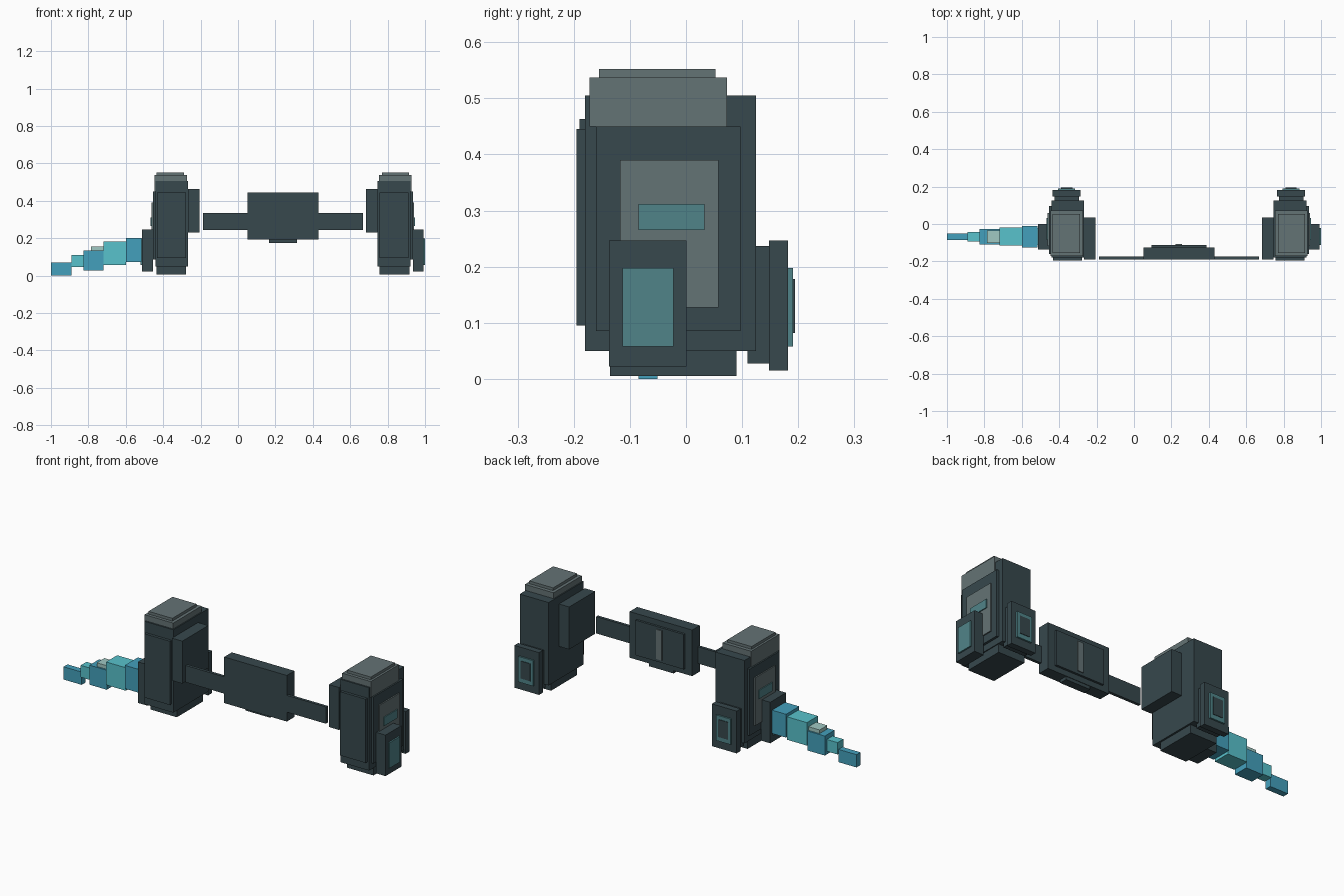
import bpy
import bmesh

cube = bpy.data.objects.get("Cube")
if cube:
    bpy.data.objects.remove(cube, do_unlink=True)


def material(name, rgb):
    m = bpy.data.materials.new(name)
    m.use_nodes = True
    linear = [(c / 255 / 12.92) if c < 10 else ((c / 255 + 0.055) / 1.055) ** 2.4 for c in rgb]
    m.diffuse_color = (*linear, 1)
    m.node_tree.nodes["Principled BSDF"].inputs["Base Color"].default_value = (*linear, 1)
    return m


slate = material("dark slate", (55, 72, 77))
grey = material("grey", (100, 115, 117))
teal = material("muted teal", (80, 132, 137))
cyan = material("light cyan", (88, 194, 204))
blue = material("blade blue", (68, 160, 188))
pale = material("pale green", (160, 200, 194))


def box(name, xs, ys, zs, mat):
    """Axis-aligned box given its extent along each axis."""
    bm = bmesh.new()
    bmesh.ops.create_cube(bm, size=1)
    for v in bm.verts:
        for i, (a, b) in enumerate((xs, ys, zs)):
            v.co[i] = (a + b) / 2 + v.co[i] * (b - a)
    mesh = bpy.data.meshes.new(name)
    bm.to_mesh(mesh)
    bm.free()
    mesh.materials.append(mat)
    obj = bpy.data.objects.new(name, mesh)
    bpy.context.collection.objects.link(obj)


# Pod parts for the left side: name, x, y, z extents, colour
pod = [
    ("body", (0.747, 0.922), (-0.18, 0.125), (0.05, 0.505), slate),
    ("foot", (0.757, 0.917), (-0.135, 0.09), (0.005, 0.05), slate),
    ("cap", (0.753, 0.927), (-0.172, 0.073), (0.45, 0.537), grey),
    ("cap_top", (0.77, 0.915), (-0.155, 0.053), (0.537, 0.552), grey),
    ("front_plate", (0.757, 0.912), (-0.195, -0.18), (0.095, 0.445), slate),
    ("inner_block", (0.685, 0.747), (-0.19, 0.035), (0.23, 0.463), slate),
    # outer side panels
    ("side_plate", (0.922, 0.935), (-0.16, 0.097), (0.085, 0.45), slate),
    ("side_panel", (0.935, 0.942), (-0.118, 0.058), (0.127, 0.39), grey),
    ("side_light", (0.942, 0.947), (-0.085, 0.033), (0.265, 0.312), teal),
    ("side_box", (0.935, 0.992), (-0.137, 0.001), (0.022, 0.247), slate),
    ("side_box_light", (0.992, 1.0), (-0.113, -0.022), (0.058, 0.198), teal),
    # rear thruster
    ("rear_neck", (0.775, 0.905), (0.11, 0.148), (0.027, 0.237), slate),
    ("rear_box", (0.765, 0.915), (0.148, 0.182), (0.015, 0.247), slate),
    ("rear_light", (0.795, 0.885), (0.182, 0.191), (0.058, 0.198), teal),
    ("rear_vent", (0.81, 0.87), (0.191, 0.194), (0.082, 0.178), slate),
]
MIRROR = 0.48  # twice the x of the plane between the pods
for name, (a, b), ys, zs, mat in pod:
    box("left_" + name, (a, b), ys, zs, mat)
    box("right_" + name, (MIRROR - b, MIRROR - a), ys, zs, mat)

# Belt between the pods
box("belt_bar", (-0.187, 0.667), (-0.19, -0.174), (0.243, 0.335), slate)
box("belt_plate", (0.05, 0.43), (-0.191, -0.125), (0.192, 0.445), slate)
box("belt_panel", (0.093, 0.387), (-0.125, -0.113), (0.222, 0.414), slate)
box("belt_strip", (0.223, 0.257), (-0.113, -0.108), (0.237, 0.4), grey)
box("belt_clip", (0.165, 0.315), (-0.172, -0.128), (0.175, 0.192), slate)

# Stepped blade on the right pod: x and z extents, half width, colour
blade = [
    ((-0.60, -0.515), (0.072, 0.2), 0.057, blue),
    ((-0.72, -0.60), (0.057, 0.183), 0.048, cyan),
    ((-0.825, -0.72), (0.028, 0.135), 0.042, blue),
    ((-0.787, -0.72), (0.135, 0.155), 0.033, pale),
    ((-0.89, -0.825), (0.045, 0.11), 0.025, cyan),
    ((-1.0, -0.89), (0.0, 0.07), 0.017, blue),
]
BLADE_Y = -0.068
for i, (xs, zs, half, mat) in enumerate(blade):
    box(f"blade_segment_{i + 1}", xs, (BLADE_Y - half, BLADE_Y + half), zs, mat)
